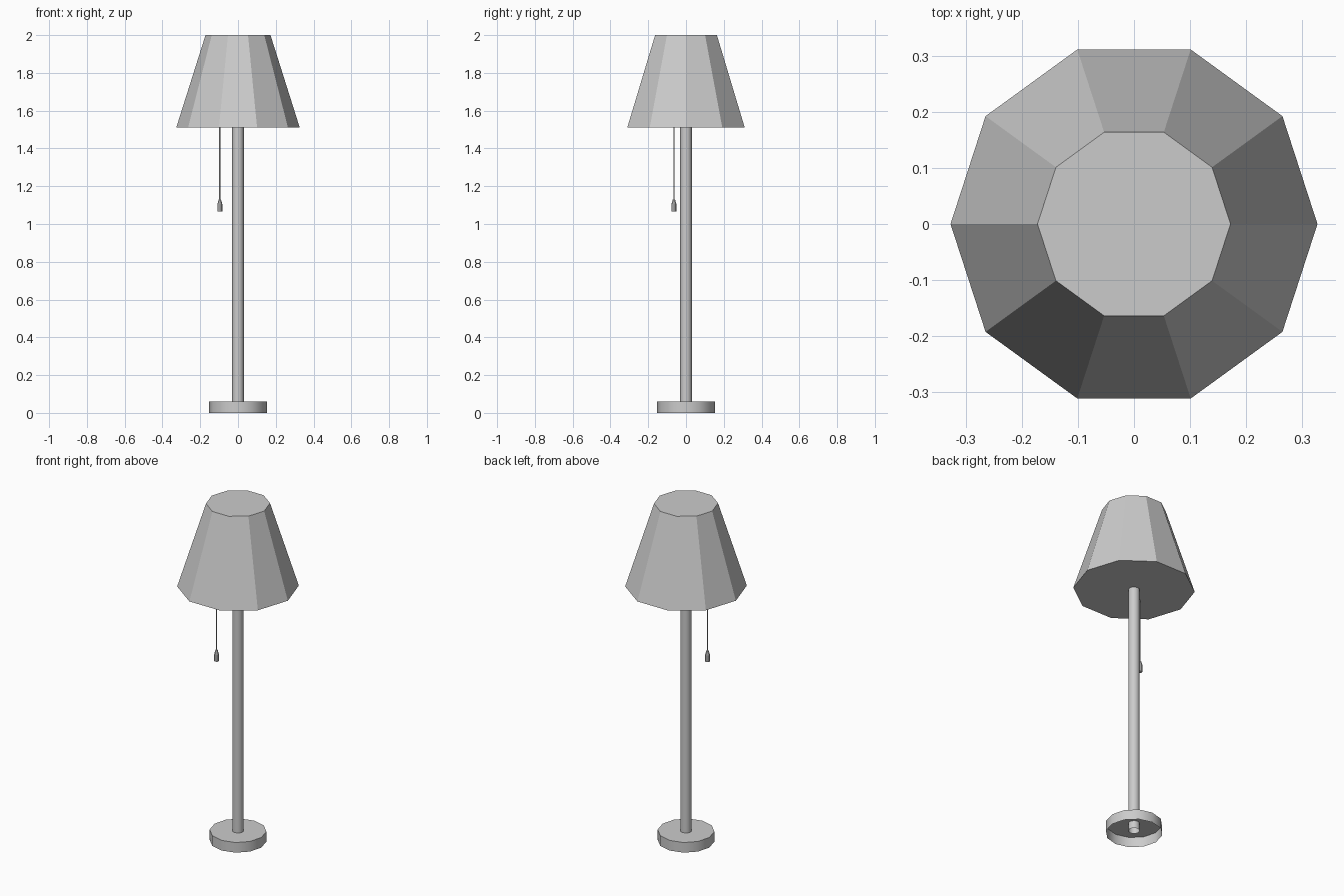
import bpy, bmesh
from math import cos, sin, tau, radians

if "Cube" in bpy.data.objects:
    bpy.data.objects.remove(bpy.data.objects["Cube"])


def lathe(name, profile, sides, x=0, y=0, cap_start=True, cap_end=True, smooth=False):
    """Rings of (radius, z) listed bottom to top, joined by quads."""
    bm = bmesh.new()
    rings = [[bm.verts.new((x + r * cos(tau * i / sides), y + r * sin(tau * i / sides), z))
              for i in range(sides)] for r, z in profile]
    for a, b in zip(rings, rings[1:]):
        for i in range(sides):
            j = (i + 1) % sides
            bm.faces.new((a[i], a[j], b[j], b[i]))
    if cap_start:
        bm.faces.new(rings[0][::-1])
    if cap_end:
        bm.faces.new(rings[-1])
    mesh = bpy.data.meshes.new(name)
    bm.to_mesh(mesh)
    bm.free()
    ob = bpy.data.objects.new(name, mesh)
    bpy.context.collection.objects.link(ob)
    if smooth:
        bpy.ops.object.select_all(action='DESELECT')
        bpy.context.view_layer.objects.active = ob
        ob.select_set(True)
        bpy.ops.object.shade_smooth_by_angle(angle=radians(40))
    return ob


# Base: shallow dish, open underneath
lathe("base", [(0.153, 0), (0.153, 0.06)], 12, cap_start=False, smooth=True)

# Pole: open tube running from inside the base up to the shade
lathe("pole", [(0.031, 0.015), (0.031, 1.51)], 12, cap_start=False, cap_end=False, smooth=True)

# Shade: closed ten-sided tapered drum
lathe("lamp_shade", [(0.327, 1.51), (0.172, 2.0)], 10)

# Pull cord and its weight
cord = (-0.096, -0.064)
lathe("pull_cord", [(0.004, 1.12), (0.004, 1.51)], 6, *cord, cap_start=False, cap_end=False)
lathe("cord_weight", [(0.013, 1.065), (0.013, 1.105), (0.006, 1.13)], 8, *cord)
